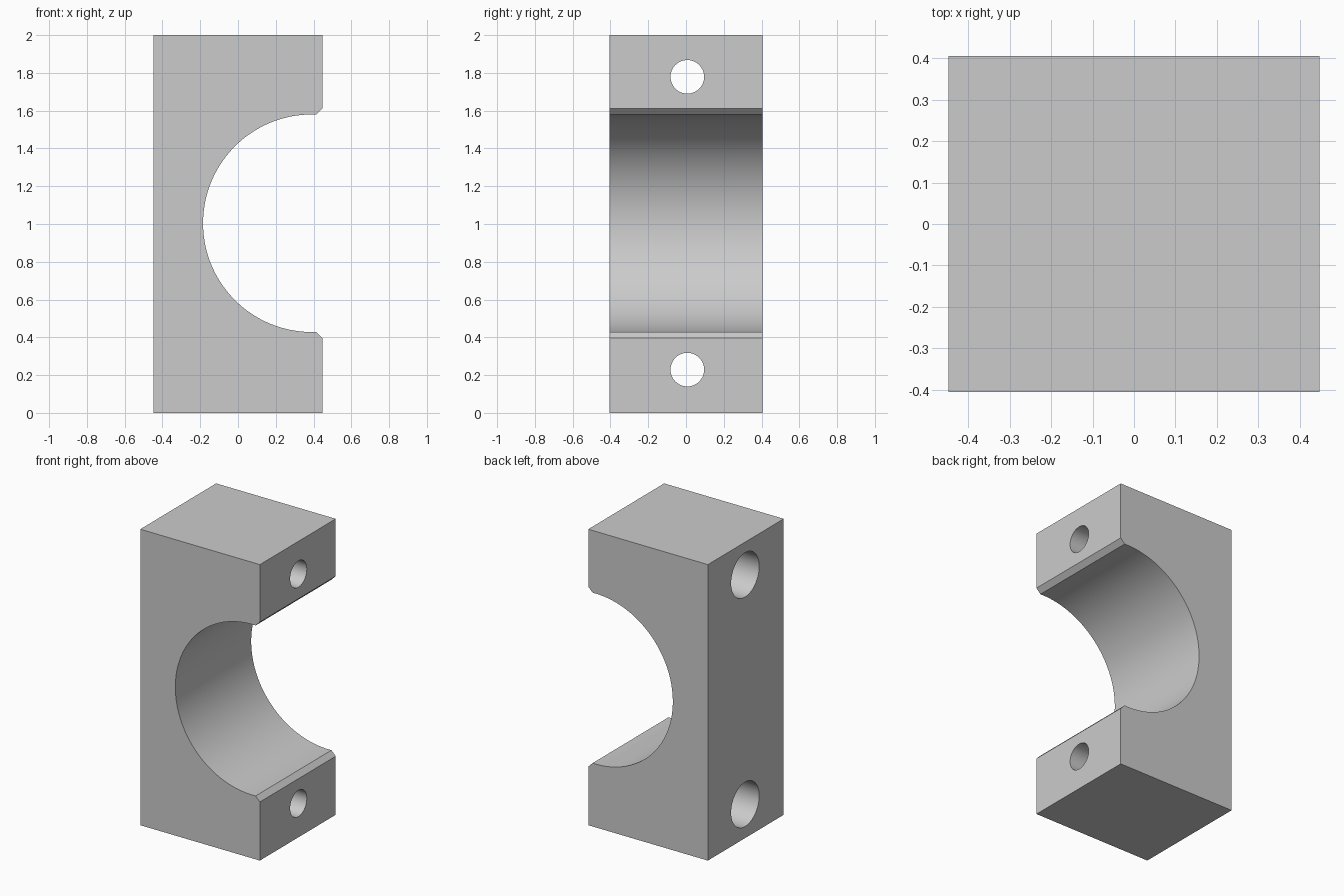
import bpy
import bmesh
from math import cos, sin, pi, radians
from mathutils import Matrix

cube = bpy.data.objects.get("Cube")
if cube:
    bpy.data.objects.remove(cube, do_unlink=True)

HALF_X, HALF_Y, HEIGHT = 0.447, 0.405, 2.0
BORE_X, BORE_Z, BORE_R = 0.391, 1.004, 0.576
CHAMFER = 0.032
HOLE_Y, HOLE_OFFSET = 0.007, 0.775
HOLE_R, COUNTERBORE_R, COUNTERBORE_DEPTH = 0.089, 0.15, 0.45

grey = bpy.data.materials.new("plain grey")
grey.use_nodes = True
colour = (0.6, 0.6, 0.6, 1)
grey.diffuse_color = colour
grey.node_tree.nodes["Principled BSDF"].inputs["Base Color"].default_value = colour


def make_object(name, bm):
    bmesh.ops.recalc_face_normals(bm, faces=bm.faces[:])
    mesh = bpy.data.meshes.new(name)
    bm.to_mesh(mesh)
    bm.free()
    mesh.materials.append(grey)
    obj = bpy.data.objects.new(name, mesh)
    bpy.context.collection.objects.link(obj)
    return obj


# Clamp body: C-shaped profile with a half bore and chamfered lips
edge = BORE_R + CHAMFER
profile = [(HALF_X, BORE_Z - edge), (HALF_X, 0), (-HALF_X, 0),
           (-HALF_X, HEIGHT), (HALF_X, HEIGHT), (HALF_X, BORE_Z + edge),
           (HALF_X - CHAMFER, BORE_Z + BORE_R)]
steps = 72
for i in range(steps + 1):
    a = pi / 2 + pi * i / steps
    profile.append((BORE_X + BORE_R * cos(a), BORE_Z + BORE_R * sin(a)))
profile.append((HALF_X - CHAMFER, BORE_Z - BORE_R))

bm = bmesh.new()
side = bm.faces.new([bm.verts.new((x, -HALF_Y, z)) for x, z in profile])
moved = bmesh.ops.extrude_face_region(bm, geom=[side], use_keep_orig=True)
for v in moved["geom"]:
    if isinstance(v, bmesh.types.BMVert):
        v.co.y = HALF_Y
body = make_object("clamp_body", bm)


# Counterbored bolt holes, cut from the flat back
def bolt_cutter(name, z):
    bm = bmesh.new()
    step_x = -HALF_X + COUNTERBORE_DEPTH
    outline = [(-1, 0), (-1, COUNTERBORE_R), (step_x, COUNTERBORE_R),
               (step_x, HOLE_R), (1, HOLE_R), (1, 0)]
    verts = [bm.verts.new((x, 0, r)) for x, r in outline]
    edges = [bm.edges.new(pair) for pair in zip(verts, verts[1:])]
    bmesh.ops.spin(bm, geom=verts + edges, cent=(0, 0, 0), axis=(1, 0, 0),
                   angle=2 * pi, steps=48)
    bmesh.ops.remove_doubles(bm, verts=bm.verts[:], dist=0.0001)
    bmesh.ops.transform(bm, verts=bm.verts[:],
                        matrix=Matrix.Translation((0, HOLE_Y, z)))
    cutter = make_object(name, bm)
    cutter.hide_render = True
    return cutter


cutters = [bolt_cutter("upper_hole_cutter", BORE_Z + HOLE_OFFSET),
           bolt_cutter("lower_hole_cutter", BORE_Z - HOLE_OFFSET)]
for cutter in cutters:
    cut = body.modifiers.new(cutter.name, "BOOLEAN")
    cut.operation = "DIFFERENCE"
    cut.solver = "EXACT"
    cut.object = cutter

# Bake the cuts and drop the cutters
depsgraph = bpy.context.evaluated_depsgraph_get()
result = bpy.data.meshes.new_from_object(body.evaluated_get(depsgraph))
body.modifiers.clear()
body.data = result
for cutter in cutters:
    bpy.data.objects.remove(cutter, do_unlink=True)

# Smooth curved walls, keep machined edges sharp
bpy.ops.object.select_all(action="DESELECT")
body.select_set(True)
bpy.context.view_layer.objects.active = body
bpy.ops.object.shade_smooth_by_angle(angle=radians(30))
